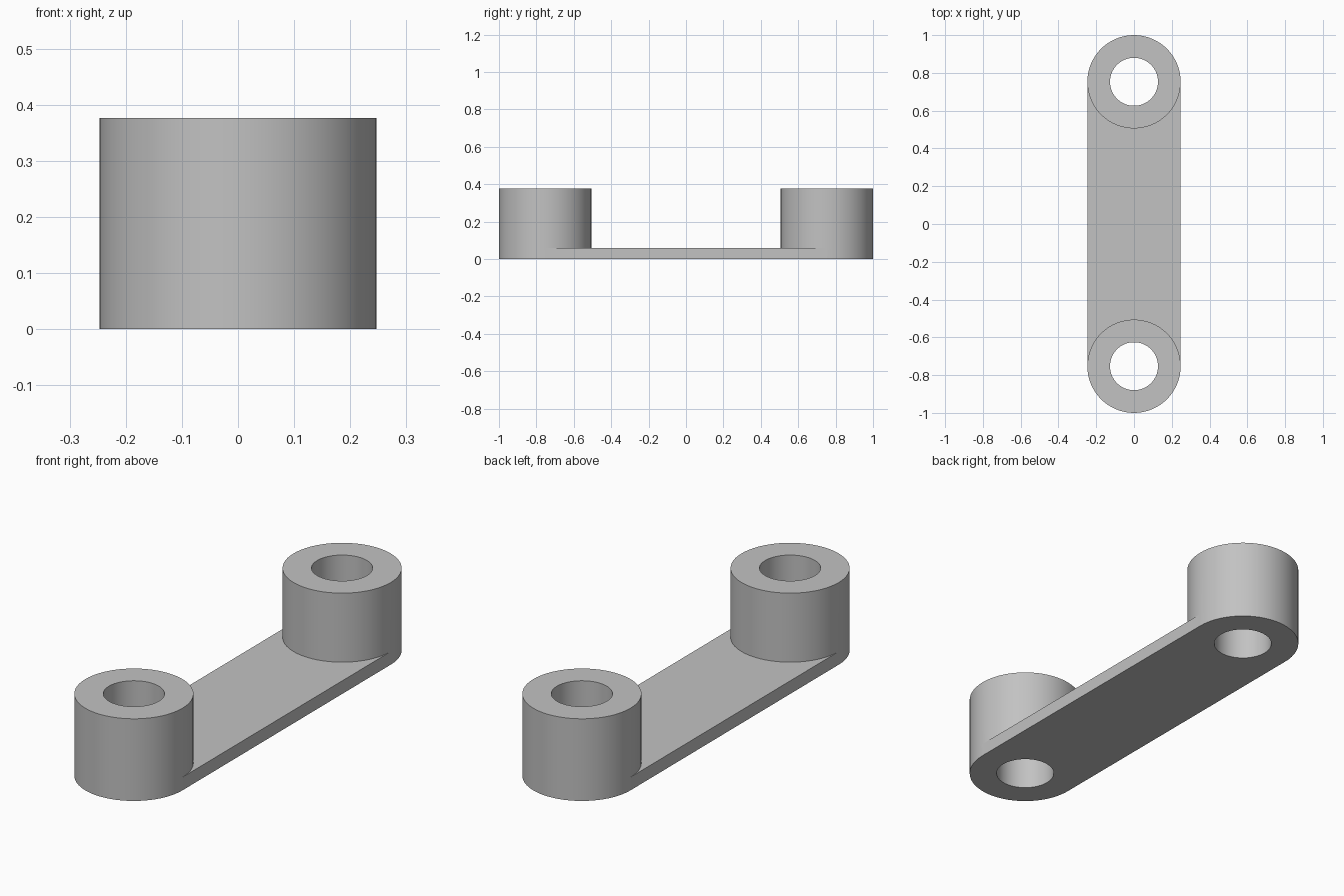
import bpy, bmesh, math

if "Cube" in bpy.data.objects:
    bpy.data.objects.remove(bpy.data.objects["Cube"])

R, HOLE = 0.247, 0.127       # boss outer radius, bore radius
CY = 0.753                   # boss centre distance from the middle
H, T = 0.376, 0.06           # boss height, web thickness
N = 64                       # segments per circle

grey = bpy.data.materials.new("light_grey")
grey.diffuse_color = (0.54, 0.54, 0.54, 1)
grey.use_nodes = True
grey.node_tree.nodes["Principled BSDF"].inputs["Base Color"].default_value = grey.diffuse_color


def point(radius, k, side, z):
    a = 2 * math.pi * k / N
    return (radius * math.cos(a), side * (CY + radius * math.sin(a)), z)


def finish(bm, name):
    bmesh.ops.remove_doubles(bm, verts=bm.verts, dist=1e-6)
    bmesh.ops.recalc_face_normals(bm, faces=bm.faces)
    mesh = bpy.data.meshes.new(name)
    bm.to_mesh(mesh)
    bm.free()
    mesh.materials.append(grey)
    obj = bpy.data.objects.new(name, mesh)
    bpy.context.collection.objects.link(obj)
    bpy.ops.object.select_all(action='DESELECT')
    obj.select_set(True)
    bpy.context.view_layer.objects.active = obj
    bpy.ops.object.shade_smooth_by_angle(angle=math.radians(30))


# Bored boss; its inward half is left open where the web joins it
def boss(name, side):
    bm = bmesh.new()

    def ring(radius, z):
        return [bm.verts.new(point(radius, k, side, z)) for k in range(N)]

    def band(a, b, count=N):
        for k in range(count):
            j = (k + 1) % N
            bm.faces.new((a[k], a[j], b[j], b[k]))

    out0, out1, out2 = ring(R, 0), ring(R, T), ring(R, H)
    in0, in2 = ring(HOLE, 0), ring(HOLE, H)
    band(out0, out1, N // 2)     # outward half of the base
    band(out1, out2)             # outer wall above the web
    band(out2, in2)              # top annulus
    band(in2, in0)               # bore
    band(in0, out0)              # bottom annulus
    finish(bm, name)


boss("front_boss", -1)
boss("back_boss", 1)

# Thin web with ends curved to meet both bosses
bm = bmesh.new()
arc = range(N // 2, N + 1)
grid = {(s, z): [bm.verts.new(point(R, k, s, z)) for k in arc]
        for s in (-1, 1) for z in (0, T)}
for z in (0, T):
    a, b = grid[-1, z], grid[1, z]
    for k in range(N // 2):
        bm.faces.new((a[k], a[k + 1], b[k + 1], b[k]))
for e in (0, -1):
    bm.faces.new((grid[-1, 0][e], grid[1, 0][e], grid[1, T][e], grid[-1, T][e]))
finish(bm, "web_plate")
